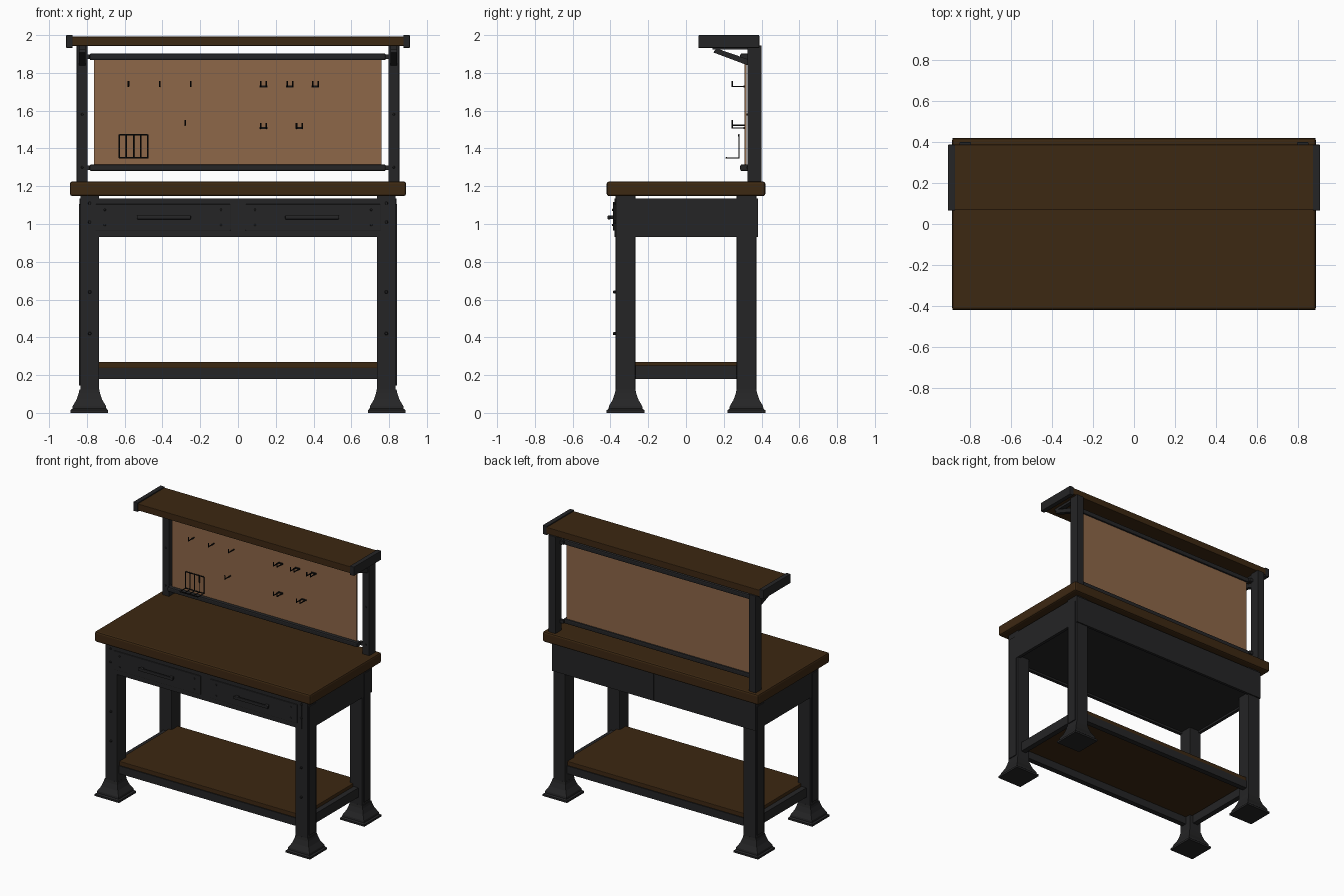
import bpy, bmesh, math
from mathutils import Vector

if "Cube" in bpy.data.objects:
    bpy.data.objects.remove(bpy.data.objects["Cube"])


def mat(name, c):
    m = bpy.data.materials.new(name)
    m.diffuse_color = (*c, 1)
    m.use_nodes = True
    m.node_tree.nodes["Principled BSDF"].inputs["Base Color"].default_value = m.diffuse_color
    return m


METAL = mat("dark metal", (0.018, 0.018, 0.019))
WOOD = mat("dark wood", (0.046, 0.021, 0.006))
BOARD = mat("tan board", (0.27, 0.135, 0.065))
BLACK = mat("black wire", (0.006, 0.006, 0.006))


def finish(name, bm, m, bevel=0):
    bmesh.ops.recalc_face_normals(bm, faces=bm.faces)
    me = bpy.data.meshes.new(name)
    bm.to_mesh(me)
    bm.free()
    me.materials.append(m)
    ob = bpy.data.objects.new(name, me)
    bpy.context.collection.objects.link(ob)
    if bevel:
        b = ob.modifiers.new("bevel", 'BEVEL')
        b.width = bevel
        b.segments = 2
    return ob


def box(name, x, y, z, m, bevel=0):
    bm = bmesh.new()
    bmesh.ops.create_cube(bm, size=1)
    for v in bm.verts:
        v.co = Vector([(r[0] + r[1]) / 2 + c * (r[1] - r[0]) for c, r in zip(v.co, (x, y, z))])
    return finish(name, bm, m, bevel)


def span(s, a, b):
    """Range mirrored by sign s."""
    return (min(s * a, s * b), max(s * a, s * b))


def bolt(name, x, y, z, r=0.009, h=0.012):
    # low cylinder facing the front
    bm = bmesh.new()
    bmesh.ops.create_cone(bm, cap_ends=True, segments=10, radius1=r, radius2=r * 0.7, depth=h)
    for v in bm.verts:
        v.co = Vector((x + v.co.x, y - v.co.z, z + v.co.y))
    finish(name, bm, METAL)


def wire(name, pts, r=0.004):
    cu = bpy.data.curves.new(name, 'CURVE')
    cu.dimensions = '3D'
    cu.bevel_depth = r
    cu.bevel_resolution = 1
    cu.use_fill_caps = True
    sp = cu.splines.new('POLY')
    sp.points.add(len(pts) - 1)
    for p, c in zip(sp.points, pts):
        p.co = (*c, 1)
    cu.materials.append(BLACK)
    bpy.context.collection.objects.link(bpy.data.objects.new(name, cu))


def foot(cx, cy):
    # flared foot: stacked square sections
    bm = bmesh.new()
    rings = []
    for h, z in ((0.1, 0), (0.1, 0.014), (0.09, 0.022), (0.088, 0.036),
                 (0.068, 0.07), (0.056, 0.105), (0.0525, 0.125)):
        rings.append([bm.verts.new((cx + a * h, cy + b * h, z))
                      for a, b in ((-1, -1), (1, -1), (1, 1), (-1, 1))])
    for r0, r1 in zip(rings, rings[1:]):
        for i in range(4):
            j = (i + 1) % 4
            bm.faces.new((r0[i], r0[j], r1[j], r1[i]))
    bm.faces.new(rings[0])
    bm.faces.new(rings[-1])
    finish("foot", bm, METAL)


# table top
box("table_top", (-0.89, 0.89), (-0.42, 0.42), (1.148, 1.225), WOOD, 0.012)

# legs, feet and outer strips
for sx in (-1, 1):
    for sy in (-1, 1):
        box("leg", span(sx, 0.735, 0.835), span(sy, 0.268, 0.372), (0.1, 1.15), METAL, 0.003)
        foot(sx * 0.787, sy * 0.32)
        box("leg_strip", span(sx, 0.83, 0.842), span(sy, 0.285, 0.36), (0.145, 1.105), METAL)
    for z in (0.42, 0.64, 1.01, 1.11):
        bolt("leg_bolt", sx * 0.785, -0.38, z)

# apron box under the top
AZ = (0.93, 1.136)
for s in (-1, 1):
    box("side_apron", span(s, 0.815, 0.838), (-0.3, 0.378), AZ, METAL)
    box("back_apron", span(s, 0.001, 0.838), (0.36, 0.38), AZ, METAL)
box("front_apron", (-0.79, 0.79), (-0.379, -0.355), AZ, METAL)
box("drawer_floor", (-0.82, 0.82), (-0.36, 0.365), (0.945, 0.955), METAL)

# drawers with handles and rivets
for s in (-1, 1):
    box("drawer_front", span(s, 0.04, 0.755), (-0.386, -0.36), (0.965, 1.105), METAL, 0.003)
    for x in (0.09, 0.705):
        for z in (0.995, 1.075):
            bolt("drawer_rivet", s * x, -0.387, z, 0.007, 0.008)
    box("drawer_handle", span(s, 0.25, 0.535), (-0.415, -0.4), (1.024, 1.046), METAL, 0.005)
    for x in (0.27, 0.515):
        box("handle_mount", span(s, x - 0.012, x + 0.012), (-0.405, -0.38), (1.026, 1.044), METAL)

# lower shelf and its frame
box("lower_shelf", (-0.76, 0.76), (-0.345, 0.345), (0.237, 0.27), WOOD, 0.004)
for s in (-1, 1):
    box("shelf_rail_long", (-0.76, 0.76), span(s, 0.31, 0.35), (0.18, 0.238), METAL)
    box("shelf_rail_short", span(s, 0.765, 0.805), (-0.3, 0.3), (0.18, 0.25), METAL)

# uprights with angled brackets
for s in (-1, 1):
    box("upright_post", span(s, 0.797, 0.854), (0.326, 0.4), (1.22, 1.945), METAL, 0.003)
    for z in (1.3, 1.58):
        bolt("post_bolt", s * 0.825, 0.324, z, 0.007, 0.008)
    bm = bmesh.new()
    prof = ((0.34, 1.835), (0.34, 1.868), (0.16, 1.93), (0.145, 1.908))
    a, b = span(s, 0.808, 0.842)
    va = [bm.verts.new((a, y, z)) for y, z in prof]
    vb = [bm.verts.new((b, y, z)) for y, z in prof]
    bm.faces.new(va)
    bm.faces.new(vb)
    for i in range(4):
        j = (i + 1) % 4
        bm.faces.new((va[i], va[j], vb[j], vb[i]))
    finish("shelf_bracket", bm, METAL)
    box("bracket_pad", span(s, 0.808, 0.842), (0.14, 0.33), (1.925, 1.946), METAL)

# top shelf with end caps
box("top_shelf", (-0.88, 0.88), (0.07, 0.388), (1.943, 1.992), WOOD, 0.003)
for s in (-1, 1):
    box("shelf_end_cap", span(s, 0.875, 0.91), (0.066, 0.388), (1.932, 2.0), METAL, 0.004)

# pegboard and rails
box("pegboard", (-0.763, 0.76), (0.311, 0.319), (1.285, 1.9), BOARD)
for z in ((1.28, 1.315), (1.867, 1.903)):
    box("board_rail", (-0.785, 0.782), (0.287, 0.33), z, METAL, 0.008)
    for s in (-1, 1):
        zc = (z[0] + z[1]) / 2
        box("rail_tab", span(s, 0.77, 0.8), (0.325, 0.345), (zc - 0.012, zc + 0.012), METAL)


# hooks
def hook(x, z):
    wire("hook", [(x, 0.315, z - 0.012), (x, 0.245, z - 0.012), (x, 0.245, z + 0.016)], 0.0045)


for x in (-0.58, -0.415, -0.25):
    hook(x, 1.74)
hook(-0.28, 1.535)
for z, xs in ((1.74, (0.12, 0.26, 0.395)), (1.52, (0.12, 0.31))):
    for x in xs:
        hook(x, z)
        hook(x + 0.03, z)
        box("hook_plate", (x - 0.005, x + 0.035), (0.305, 0.313), (z - 0.017, z - 0.007), BLACK)

# wire rack
for i in range(5):
    x = -0.628 + i * 0.0375
    wire("rack_bar", [(x, 0.28, 1.473), (x, 0.28, 1.35), (x, 0.213, 1.35)])
for y, z in ((0.28, 1.473), (0.28, 1.35), (0.213, 1.35)):
    wire("rack_cross_bar", [(-0.628, y, z), (-0.478, y, z)])
